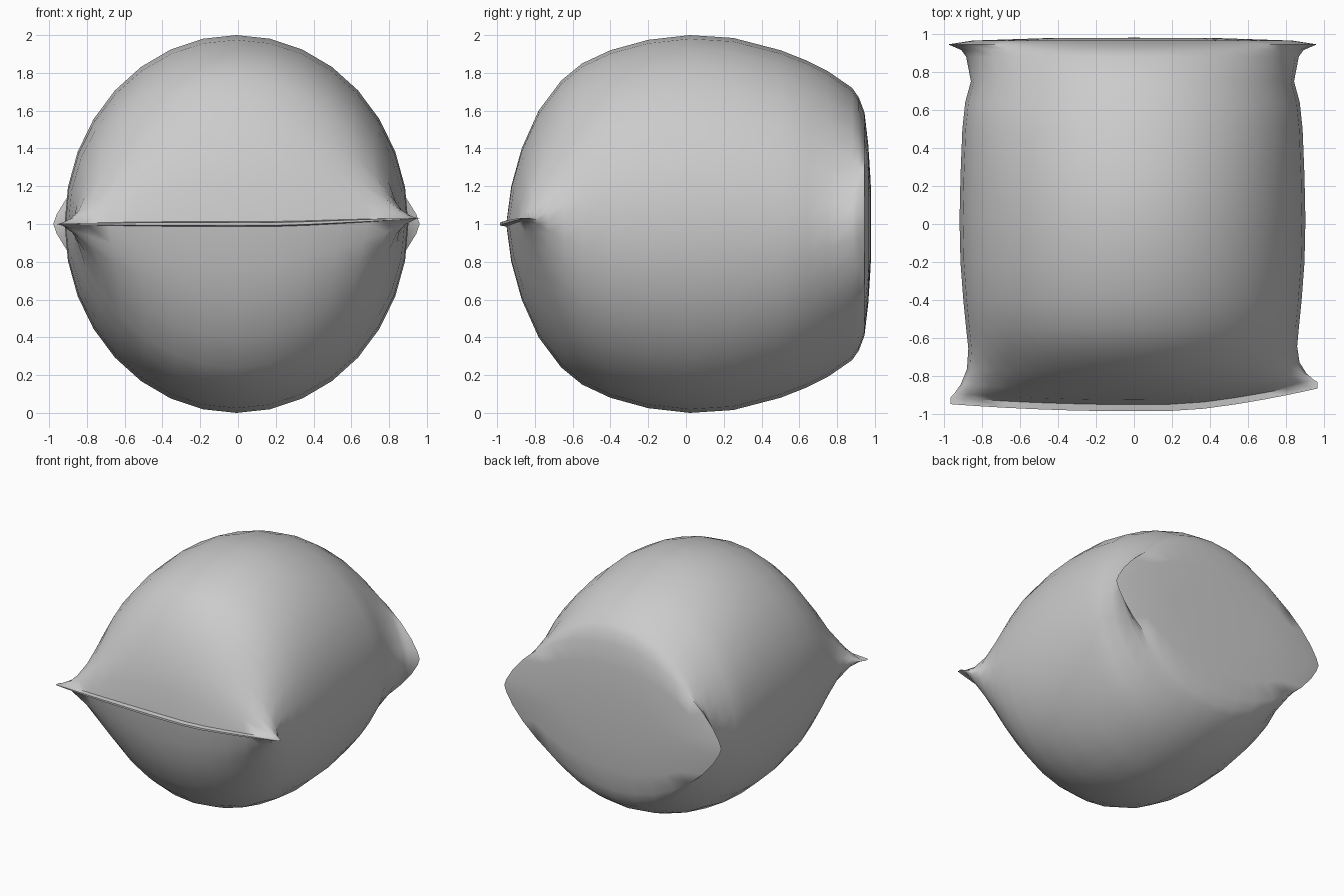
import bpy, bmesh
from math import cos, sin, pi

if "Cube" in bpy.data.objects:
    bpy.data.objects.remove(bpy.data.objects["Cube"])

SEG = 32

# stations along the sack: y, half width, half height, roundness (0.5 ellipse, 1 pointed lens)
STATIONS = [
    (-.985, .965, .008, .5), (-.95, .965, .014, .8),
    (-.925, .945, .20, .95), (-.87, .91, .40, .9), (-.78, .875, .60, .75),
    (-.66, .865, .76, .62), (-.55, .875, .85, .55), (-.40, .89, .92, .5),
    (-.20, .905, .975, .5), (.02, .91, 1.0, .5), (.25, .905, .985, .5),
    (.50, .895, .92, .5), (.64, .88, .865, .53), (.75, .85, .81, .57),
    (.88, .875, .72, .65), (.915, .90, .67, .68), (.945, .97, .59, .74),
    (.965, .84, .42, .6), (.978, .45, .22, .5)]


def section(bm, y, w, h, q):
    """One pillow shaped ring, with the front seam bent back at its ends."""
    front = max(0, min(1, (-y - .6) / .35))
    ring = []
    for i in range(SEG):
        t = 2 * pi * i / SEG
        c, s = cos(t), sin(t)
        x = w * c
        z = h * abs(s) ** (2 * q) * (1 if s >= 0 else -1)
        bend = max(0, (x - .25) / .7)
        dy = front * (.04 * x * x + .08 * bend ** 1.3)
        dz = front * .03 * min(1, bend)
        ring.append(bm.verts.new((x - .008 * (1 - front), y + dy, 1 + z + dz)))
    return ring


# stuffed sack: pinched seam in front, flat gathered end at the back
bm = bmesh.new()
rings = [section(bm, *s) for s in STATIONS]
for a, b in zip(rings, rings[1:]):
    for i in range(SEG):
        j = (i + 1) % SEG
        bm.faces.new((a[i], a[j], b[j], b[i]))
tip = bm.verts.new((0, .98, 1))
for i in range(SEG):
    bm.faces.new((rings[-1][i], rings[-1][(i + 1) % SEG], tip))
# close the narrow front lip
f = rings[0]
half = SEG // 2
bm.faces.new((f[0], f[1], f[-1]))
for i in range(1, half - 1):
    bm.faces.new((f[i], f[i + 1], f[SEG - i - 1], f[SEG - i]))
bm.faces.new((f[half - 1], f[half], f[half + 1]))
bmesh.ops.recalc_face_normals(bm, faces=bm.faces)

mesh = bpy.data.meshes.new("stuffed_sack")
bm.to_mesh(mesh)
bm.free()
sack = bpy.data.objects.new("stuffed_sack", mesh)
bpy.context.collection.objects.link(sack)
bpy.context.view_layer.objects.active = sack
sack.select_set(True)
bpy.ops.object.shade_smooth_by_angle(angle=1.2)
